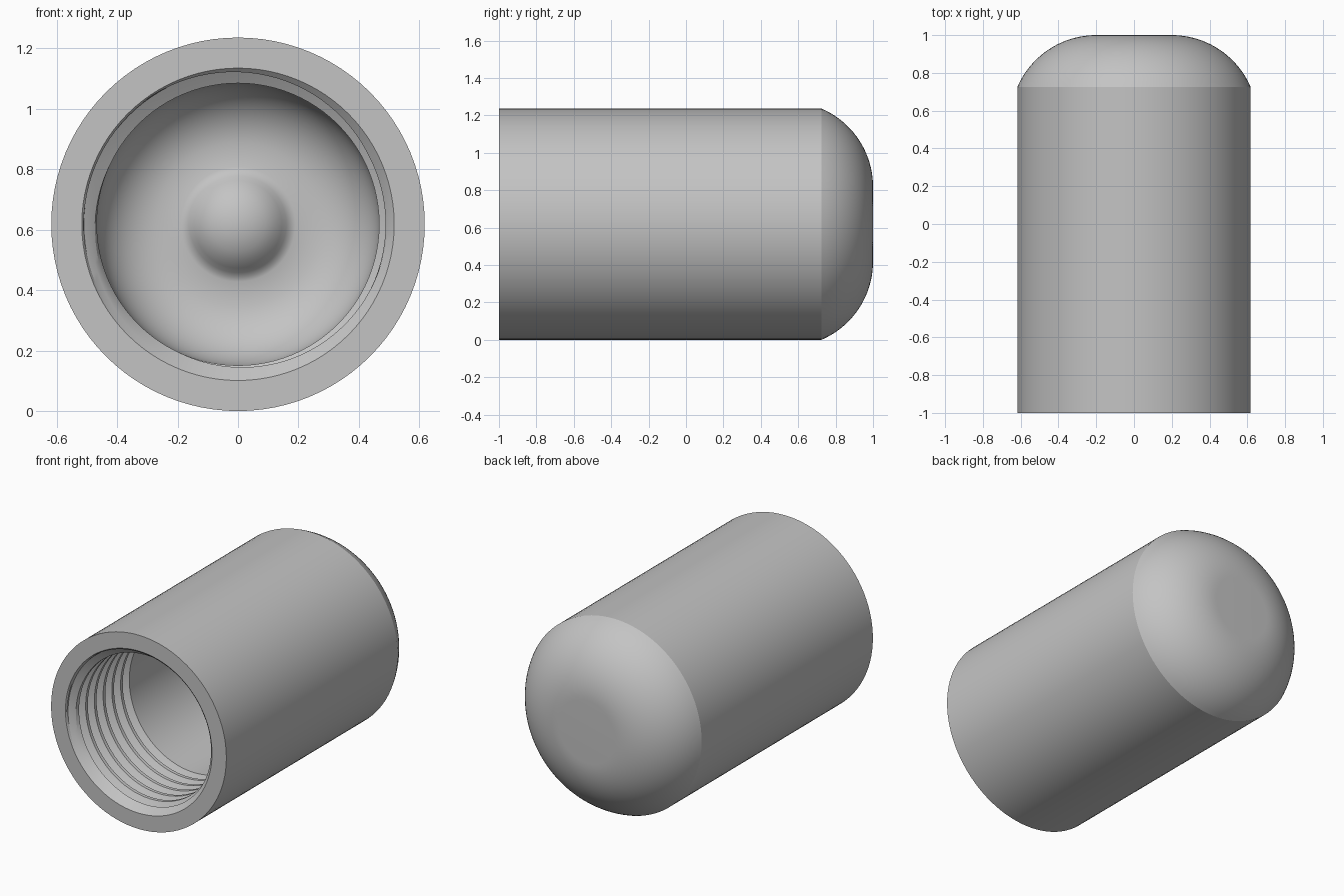
import bpy, bmesh
from math import sin, cos, pi, radians, sqrt

cube = bpy.data.objects.get("Cube")
if cube:
    bpy.data.objects.remove(cube)

SEG = 96
RADIUS = 0.618          # outer radius, also the height of the axis
MOUTH, CREST, ROOT = 0.517, 0.467, 0.51
PITCH, THREAD_END = 0.088, -0.42

mat = bpy.data.materials.new("plain grey")
mat.use_nodes = True
grey = (0.55, 0.55, 0.55, 1)
mat.diffuse_color = grey
mat.node_tree.nodes["Principled BSDF"].inputs["Base Color"].default_value = grey

bm = bmesh.new()


def skin(profile_at):
    """Skin a surface around the y axis; profile_at(turn) gives (radius, y) points."""
    columns = []
    for i in range(SEG + 1):
        a = -2 * pi * i / SEG
        columns.append([bm.verts.new((r * cos(a), y, RADIUS + r * sin(a)))
                        for r, y in profile_at(i / SEG)])
    for c, d in zip(columns, columns[1:]):
        for k in range(len(c) - 1):
            bm.faces.new((c[k], c[k + 1], d[k + 1], d[k]))


def arc(cr, cy, radius, start, end, steps):
    return [(cr + radius * cos(start + (end - start) * i / steps),
             cy + radius * sin(start + (end - start) * i / steps))
            for i in range(steps + 1)]


# Outer shell: rim, straight wall, dome and flat end
dome_r, flat = 0.455, 0.2
dome_y = 1 - dome_r
edge = RADIUS - flat
edge_y = sqrt(dome_r ** 2 - edge ** 2)
start = pi / 2 - 2 * pi * 0.185
dome = arc(flat, dome_y, dome_r, start, pi / 2, 20)
dome[0] = (RADIUS, dome_y + edge_y)
outer = [(MOUTH, -1), (RADIUS, -1)] + dome + [(0, 1)]
skin(lambda turn: outer)


# Helical thread with a chamfered mouth
def thread(turn):
    points = []
    rise = ROOT - CREST
    for n in range(-2, 9):
        for phase, depth in ((0, 0), (0.25, 0), (0.4, 0.5), (0.56, 1), (0.69, 1), (0.85, 0.5)):
            y = -1 + (n + phase + turn) * PITCH
            y = min(max(y, -1), THREAD_END)
            r = CREST + rise * depth if y < THREAD_END else CREST
            points.append((max(r, MOUTH - (y + 1)), y))
    return points


skin(thread)

# Smooth bore, rounded floor and central bump
floor = 0.82
cup = [(CREST, THREAD_END)]
cup += arc(CREST - 0.22, floor - 0.22, 0.22, 0, pi / 2, 14)
cup += [(0.19, floor), (0.175, 0.815), (0.16, 0.803), (0.145, 0.785),
        (0.12, 0.76), (0.09, 0.741), (0.05, 0.726), (0, 0.72)]
skin(lambda turn: cup)

bmesh.ops.remove_doubles(bm, verts=bm.verts, dist=0.0002)
bmesh.ops.recalc_face_normals(bm, faces=bm.faces)
mesh = bpy.data.meshes.new("threaded_cap")
bm.to_mesh(mesh)
bm.free()
mesh.materials.append(mat)
cap = bpy.data.objects.new("threaded_cap", mesh)
bpy.context.collection.objects.link(cap)
bpy.context.view_layer.objects.active = cap
cap.select_set(True)
bpy.ops.object.shade_smooth_by_angle(angle=radians(22))
